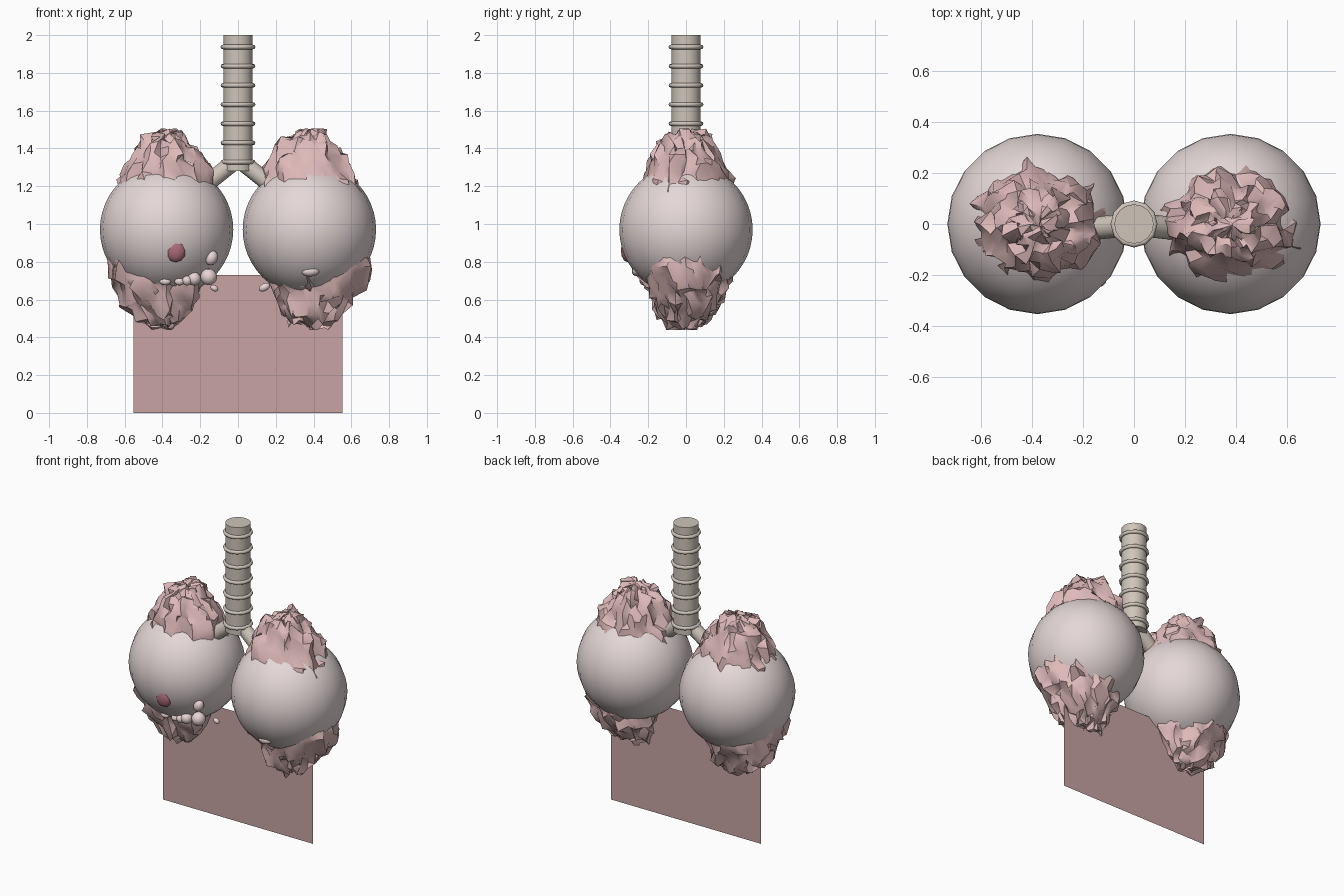
import bpy, bmesh, math, random
from mathutils import Vector, Matrix, noise

if "Cube" in bpy.data.objects:
    bpy.data.objects.remove(bpy.data.objects["Cube"])

random.seed(4)


def material(name, rgb):
    m = bpy.data.materials.new(name)
    m.diffuse_color = (*rgb, 1)
    m.use_nodes = True
    m.node_tree.nodes["Principled BSDF"].inputs["Base Color"].default_value = m.diffuse_color
    return m


SAC = material("pale_membrane", (0.78, 0.68, 0.68))
TISSUE = material("lung_tissue", (0.74, 0.49, 0.49))
CARTILAGE = material("cartilage", (0.62, 0.56, 0.49))
SHEET = material("sheet_pink", (0.58, 0.37, 0.37))
DARK = material("dark_spot", (0.42, 0.15, 0.19))
BUD = material("bud", (0.82, 0.66, 0.66))


def finish(obj, name, mat, angle=None):
    obj.name = name
    obj.data.materials.append(mat)
    if angle is not None:
        bpy.ops.object.select_all(action='DESELECT')
        obj.select_set(True)
        bpy.context.view_layer.objects.active = obj
        bpy.ops.object.shade_smooth_by_angle(angle=math.radians(angle))
    return obj


def ball(name, loc, scale, mat, segs=20, rings=12, tilt=0):
    bpy.ops.mesh.primitive_uv_sphere_add(segments=segs, ring_count=rings, radius=1,
                                         location=loc, rotation=(0, tilt, 0))
    o = bpy.context.object
    o.scale = scale
    return finish(o, name, mat, 60)


def tube(name, a, b, r, mat, sides=12):
    a, b = Vector(a), Vector(b)
    d = b - a
    bpy.ops.mesh.primitive_cylinder_add(vertices=sides, radius=r, depth=d.length,
                                        location=(a + b) / 2)
    o = bpy.context.object
    o.rotation_euler = d.to_track_quat('Z', 'Y').to_euler()
    return finish(o, name, mat, 40)


def lung(name, x, seed):
    # Tall ellipsoid with crumpled, overlapping folds
    side = 1 if x > 0 else -1
    bm = bmesh.new()
    bmesh.ops.create_uvsphere(bm, u_segments=36, v_segments=26, radius=1)
    off = Vector((seed, seed * 2.3, 0))
    for v in bm.verts:
        n = v.co.copy()
        p = Vector((n.x * 0.285, n.y * 0.25, n.z * 0.525))
        if n.z < 0:                       # lower lobe leans outwards under the sac
            p.x += side * 0.05 * math.sin(math.pi * -n.z)
        p += n * 0.05 * noise.noise(n * 4 + off)
        p += 0.035 * noise.noise_vector(n * 7 + off)
        p += Vector([random.uniform(-0.013, 0.013) for _ in range(3)])
        p.z = max(-0.53, min(0.535, p.z))
        v.co = p
    me = bpy.data.meshes.new(name)
    bm.to_mesh(me)
    bm.free()
    o = bpy.data.objects.new(name, me)
    o.location = (x, 0, 0.97)
    bpy.context.collection.objects.link(o)
    return finish(o, name, TISSUE, 40)


# Lungs, membranes and bronchi on both sides
for label, s in (("left", -1), ("right", 1)):
    lung(label + "_lung", s * 0.375, 3.1 + s)
    ball(label + "_membrane", (s * 0.378, 0, 0.97), (0.353,) * 3, SAC, 20, 24)
    tube(label + "_bronchus", (0, 0, 1.345), (s * 0.22, -0.025, 1.17), 0.045, CARTILAGE)

# Windpipe with its rings
tube("windpipe", (0, 0, 1.28), (0, 0, 2.0), 0.077, CARTILAGE, 16)
for i in range(7):
    bpy.ops.mesh.primitive_torus_add(location=(0, 0, 1.328 + i * 0.1015), major_radius=0.08,
                                     minor_radius=0.012, major_segments=12, minor_segments=8)
    finish(bpy.context.object, "windpipe_ring_%d" % (i + 1), CARTILAGE, 50)

# Upright thin sheet below
bpy.ops.mesh.primitive_plane_add(size=1, location=(0, 0, 0.365), rotation=(math.pi / 2, 0, 0))
sheet = bpy.context.object
sheet.scale = (1.106, 0.73, 1)
finish(sheet, "diaphragm_sheet", SHEET)

# Dark nodule on the front of the left membrane
ball("nodule", (-0.33, -0.31, 0.86), (0.056, 0.035, 0.062), DARK, 8, 6)

# Chain of small buds: x, y, z, half width, half height, tilt
buds = [(-0.385, -0.22, 0.695, 0.030, 0.019, 0), (-0.31, -0.22, 0.695, 0.026, 0.02, 0),
        (-0.27, -0.22, 0.70, 0.026, 0.026, 0), (-0.232, -0.21, 0.71, 0.036, 0.036, 0),
        (-0.155, -0.195, 0.72, 0.044, 0.044, 0), (-0.14, -0.216, 0.82, 0.032, 0.04, 0.4),
        (-0.125, -0.05, 0.66, 0.022, 0.016, 0.5), (0.385, -0.26, 0.75, 0.048, 0.027, -0.1),
        (0.14, -0.06, 0.665, 0.032, 0.02, -0.5)]
for i, (x, y, z, w, h, t) in enumerate(buds):
    ball("bud_%d" % (i + 1), (x, y, z), (w, min(w, h), h), BUD, 12, 8, t)
